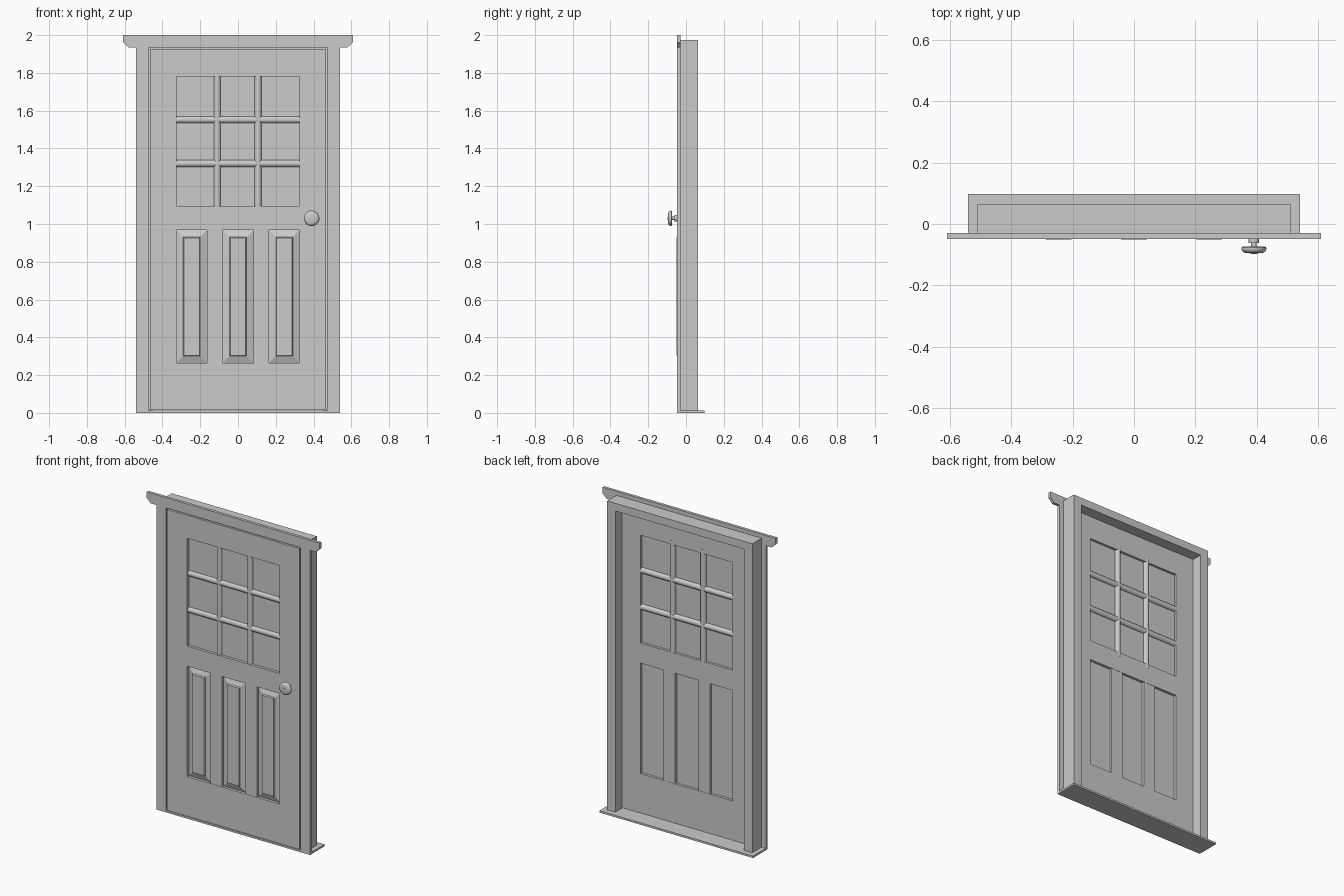
import bpy, bmesh, math
from mathutils import Matrix

cube = bpy.data.objects.get("Cube")
if cube:
    bpy.data.objects.remove(cube, do_unlink=True)

# Single flat paint colour
paint = bpy.data.materials.new("grey_paint")
paint.use_nodes = True
GREY = (0.6, 0.6, 0.6, 1.0)
paint.diffuse_color = GREY
paint.node_tree.nodes["Principled BSDF"].inputs["Base Color"].default_value = GREY


def finish(name, bm, smooth=False):
    bmesh.ops.recalc_face_normals(bm, faces=bm.faces)
    mesh = bpy.data.meshes.new(name)
    bm.to_mesh(mesh)
    bm.free()
    mesh.materials.append(paint)
    obj = bpy.data.objects.new(name, mesh)
    bpy.context.collection.objects.link(obj)
    if smooth:
        bpy.ops.object.select_all(action='DESELECT')
        obj.select_set(True)
        bpy.context.view_layer.objects.active = obj
        bpy.ops.object.shade_smooth_by_angle(angle=math.radians(35))


def box(name, x, y, z):
    """Box from (min, max) pairs."""
    bm = bmesh.new()
    bmesh.ops.create_cube(bm, size=1)
    for v in bm.verts:
        v.co = [r[0] if c < 0 else r[1] for c, r in zip(v.co, (x, y, z))]
    finish(name, bm)


def prism(name, points, offset, smooth=False):
    """Extrude a closed outline of 3D points along an offset."""
    bm = bmesh.new()
    face = bm.faces.new([bm.verts.new(p) for p in points])
    ext = bmesh.ops.extrude_face_region(bm, geom=[face])
    moved = [g for g in ext["geom"] if isinstance(g, bmesh.types.BMVert)]
    bmesh.ops.translate(bm, verts=moved, vec=offset)
    finish(name, bm, smooth)


def raised_panel(name, x, z):
    """Flat back, sloping border and a stepped raised field in front."""
    bm = bmesh.new()
    loops = []
    for inset, y in ((0, -0.023), (0, -0.028), (0.036, -0.042), (0.04, -0.051)):
        loops.append([bm.verts.new((px, y, pz)) for px, pz in (
            (x[0] + inset, z[0] + inset), (x[1] - inset, z[0] + inset),
            (x[1] - inset, z[1] - inset), (x[0] + inset, z[1] - inset))])
    for a, b in zip(loops, loops[1:]):
        for i in range(4):
            j = (i + 1) % 4
            bm.faces.new((a[i], a[j], b[j], b[i]))
    bm.faces.new(loops[0])
    bm.faces.new(loops[-1])
    finish(name, bm)


def lathe(name, profile, cx, cz, steps=32):
    """Turn (radius, y) points around a front-to-back axis."""
    bm = bmesh.new()
    verts = [bm.verts.new((r, y, 0)) for r, y in profile]
    edges = [bm.edges.new(p) for p in zip(verts, verts[1:])]
    bmesh.ops.spin(bm, geom=verts + edges, cent=(0, 0, 0), axis=(0, 1, 0),
                   angle=math.tau, steps=steps)
    bmesh.ops.remove_doubles(bm, verts=bm.verts, dist=0.0002)
    bmesh.ops.transform(bm, matrix=Matrix.Translation((cx, 0, cz)), verts=bm.verts)
    finish(name, bm, smooth=True)


CASING = (-0.048, -0.03)
JAMB = (-0.03, 0.063)
STILE = (-0.047, -0.005)
RAIL = (-0.0455, -0.0065)
MULLION = (-0.044, -0.008)
SILL_TOP, DOOR_BOTTOM, DOOR_TOP = 0.012, 0.015, 1.926
OPEN = 0.325          # half width between the stiles

# Frame: sill, jambs and casing
box("sill", (-0.54, 0.54), (CASING[0], 0.098), (0, SILL_TOP))
box("head_jamb", (-0.51, 0.51), JAMB, (DOOR_TOP, 1.975))
for side, s in (("left", 1), ("right", -1)):
    def span(a, b):
        return tuple(sorted((s * a, s * b)))
    box(side + "_jamb", span(0.467, 0.51), JAMB, (SILL_TOP, DOOR_TOP))
    # Stop bead covering the back edge of the door
    box(side + "_stop", span(0.453, 0.467), (STILE[1], JAMB[1]), (SILL_TOP, DOOR_TOP))
    box(side + "_casing", span(0.474, 0.54), CASING, (SILL_TOP, 1.935))
    box(side + "_stile", span(OPEN, 0.466), STILE, (DOOR_BOTTOM, DOOR_TOP))

# Head casing with clipped lower corners
outline = [(-0.58, 1.935), (0.58, 1.935), (0.608, 1.962), (0.608, 2.0),
           (-0.608, 2.0), (-0.608, 1.962)]
prism("head_casing", [(x, CASING[0], z) for x, z in outline],
      (0, CASING[1] - CASING[0], 0))

# Door rails
for name, z in (("top_rail", (1.78, DOOR_TOP)), ("lock_rail", (0.967, 1.095)),
                ("bottom_rail", (DOOR_BOTTOM, 0.265))):
    box(name, (-OPEN, OPEN), RAIL, z)

# Lower panels and the mullions between them
for i, cx in enumerate((-0.245, 0, 0.245)):
    raised_panel(f"raised_panel_{i + 1}", (cx - 0.081, cx + 0.081), (0.265, 0.967))
for side, s in (("left", 1), ("right", -1)):
    box(side + "_mullion", tuple(sorted((s * 0.082, s * 0.164))), MULLION, (0.265, 0.967))

# Window pane and its round glazing bars, whose ends run into the frame
box("window_pane", (-OPEN, OPEN), (-0.028, -0.022), (1.095, 1.78))
BAR_RADIUS, BAR_Y, BAR_END = 0.019, -0.0235, 0.025
ring = [(BAR_RADIUS * math.cos(a), BAR_Y + BAR_RADIUS * math.sin(a))
        for a in (math.tau * k / 16 for k in range(16))]
for i, cx in enumerate((-0.11, 0.106)):
    prism(f"vertical_bar_{i + 1}", [(cx + w, y, 1.095 - BAR_END) for w, y in ring],
          (0, 0, 0.685 + 2 * BAR_END), smooth=True)
for i, cz in enumerate((1.32, 1.552)):
    prism(f"horizontal_bar_{i + 1}", [(-OPEN - BAR_END, y, cz + w) for w, y in ring],
          (2 * (OPEN + BAR_END), 0, 0), smooth=True)

# Door knob with its collar and lock button
lathe("door_knob", [(0, -0.044), (0.017, -0.044), (0.017, -0.062), (0.009, -0.062),
                    (0.009, -0.073), (0.035, -0.073), (0.04, -0.076), (0.041, -0.081),
                    (0.038, -0.088), (0.032, -0.093), (0.022, -0.095), (0, -0.0955)],
      0.39, 1.03)
lathe("lock_button", [(0, -0.094), (0.008, -0.094), (0.008, -0.097), (0, -0.097)],
      0.39, 1.03, 16)
